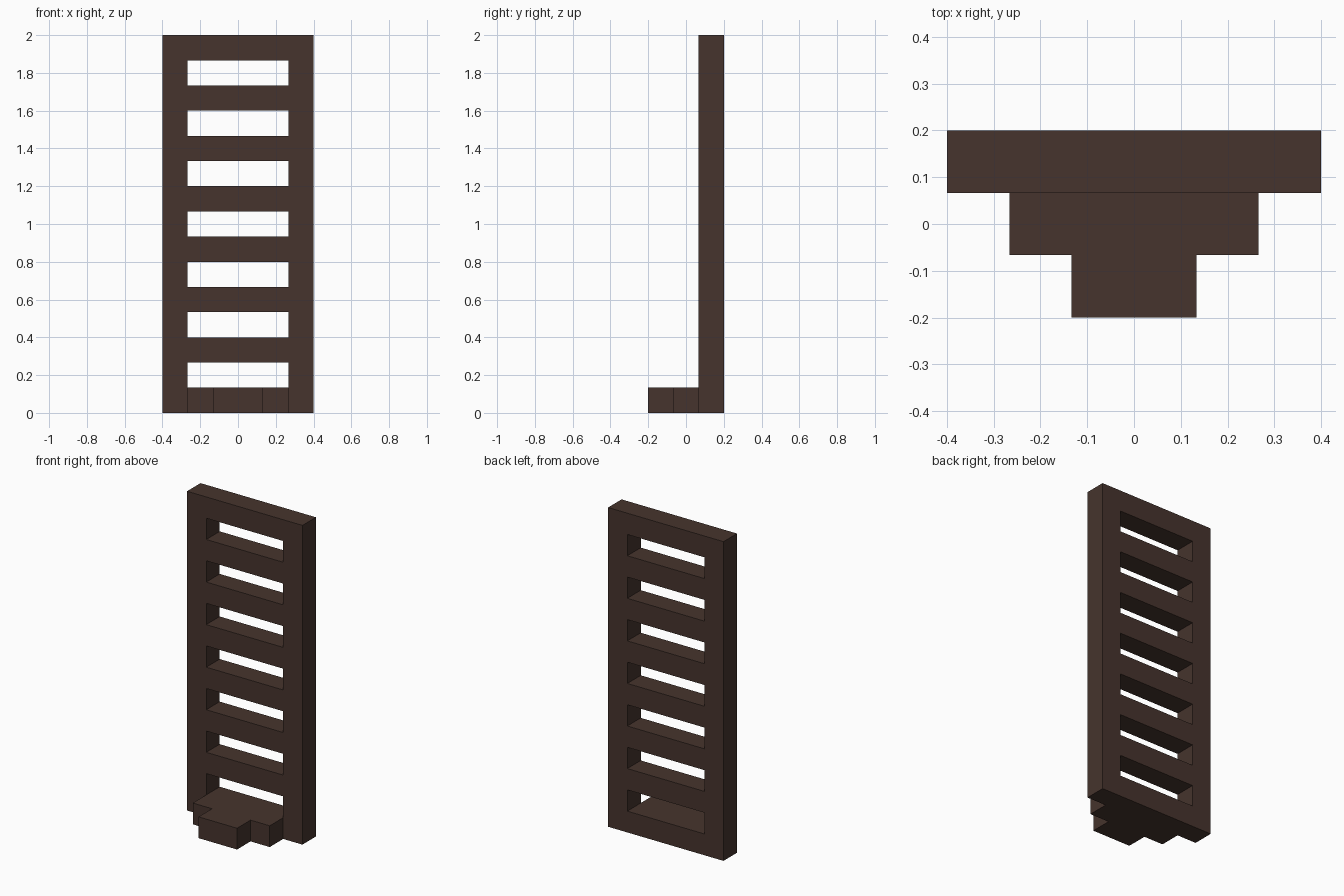
import bpy
import bmesh

if "Cube" in bpy.data.objects:
    bpy.data.objects.remove(bpy.data.objects["Cube"])

U = 2 / 15  # the model is laid out on a module of 1/15 of its height

wood = bpy.data.materials.new("dark_brown_wood")
wood.diffuse_color = (0.0612, 0.0343, 0.0262, 1)
wood.use_nodes = True
wood.node_tree.nodes["Principled BSDF"].inputs["Base Color"].default_value = wood.diffuse_color

# Grid lines in modules
XS = [-3, -2, -1, 1, 2, 3]
YS = [-1.5, -0.5, 0.5, 1.5]
ZS = list(range(16))


def solid(i, j, k):
    """Is the grid cell filled?"""
    if not (0 <= i < 5 and 0 <= j < 3 and 0 <= k < 15):
        return False
    if j == 2:                       # upright frame: posts and rungs
        return i in (0, 4) or k % 2 == 0
    if k > 0:
        return False
    return 1 <= i <= 3 if j == 1 else i == 2   # stepped foot


# One welded shell: add only faces between filled and empty cells
bm = bmesh.new()
verts = {}


def vert(c):
    if c not in verts:
        verts[c] = bm.verts.new((XS[c[0]] * U, YS[c[1]] * U, ZS[c[2]] * U))
    return verts[c]


for i in range(5):
    for j in range(3):
        for k in range(15):
            if not solid(i, j, k):
                continue
            cell = (i, j, k)
            for axis in range(3):
                for side in (0, 1):
                    near = list(cell)
                    near[axis] += 1 if side else -1
                    if solid(*near):
                        continue
                    a, b = (axis + 1) % 3, (axis + 2) % 3
                    loop = [(0, 0), (1, 0), (1, 1), (0, 1)]
                    corners = []
                    for da, db in loop if side else reversed(loop):
                        c = list(cell)
                        c[axis] += side
                        c[a] += da
                        c[b] += db
                        corners.append(vert(tuple(c)))
                    bm.faces.new(corners)

mesh = bpy.data.meshes.new("slatted_frame_with_foot")
bm.to_mesh(mesh)
bm.free()
mesh.materials.append(wood)
obj = bpy.data.objects.new("slatted_frame_with_foot", mesh)
bpy.context.collection.objects.link(obj)
